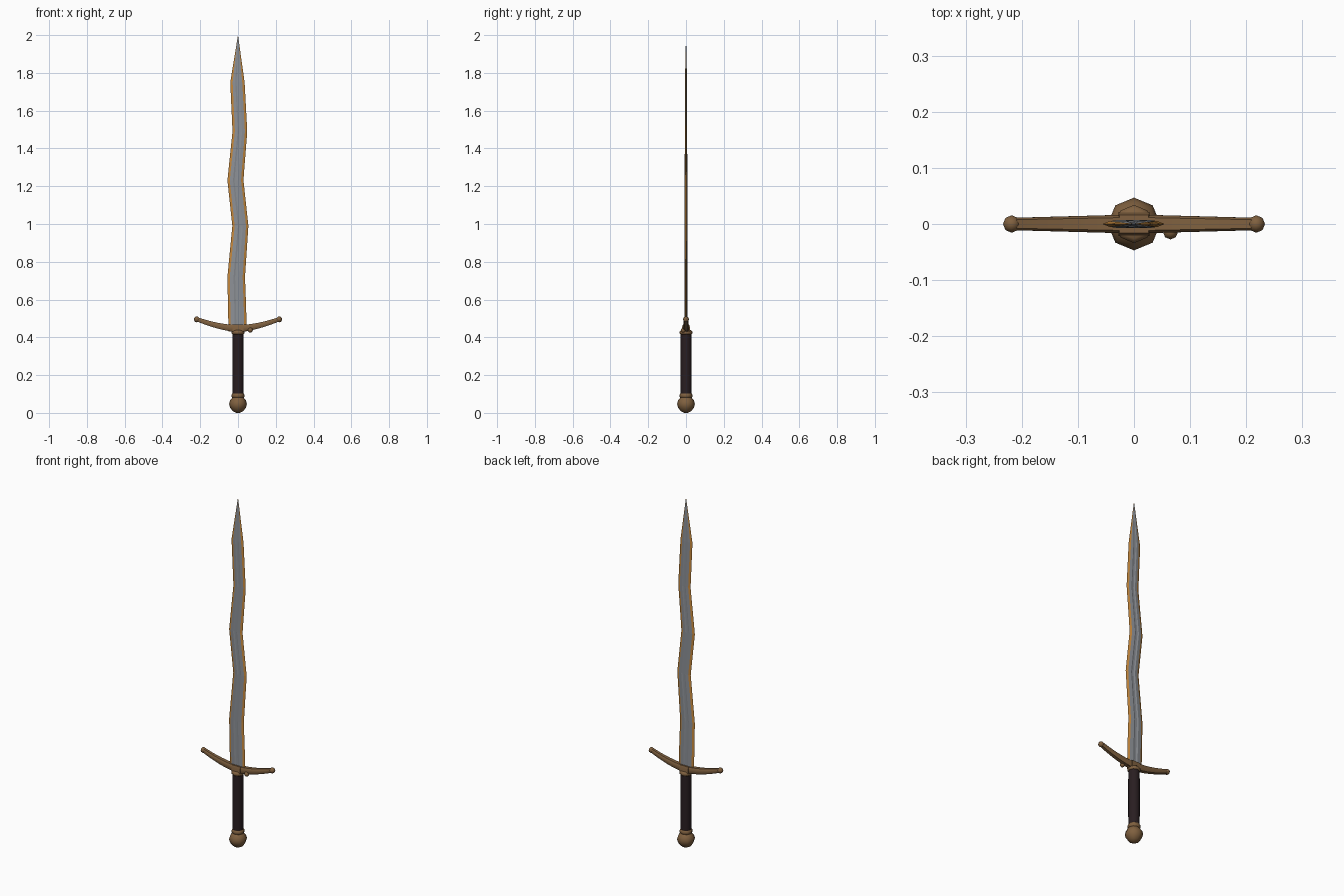
import bpy, bmesh, math
from mathutils import Matrix

if "Cube" in bpy.data.objects:
    bpy.data.objects.remove(bpy.data.objects["Cube"])


def material(name, rgb):
    m = bpy.data.materials.new(name)
    m.diffuse_color = (*rgb, 1)
    m.use_nodes = True
    m.node_tree.nodes["Principled BSDF"].inputs["Base Color"].default_value = m.diffuse_color
    return m


STEEL = material("steel", (0.265, 0.281, 0.307))
EDGE = material("copper_edge", (0.56, 0.245, 0.045))
BRONZE = material("bronze", (0.215, 0.118, 0.05))
LEATHER = material("dark_leather", (0.022, 0.013, 0.015))


def make(name, bm, *mats, smooth=0):
    bmesh.ops.recalc_face_normals(bm, faces=bm.faces)
    me = bpy.data.meshes.new(name)
    bm.to_mesh(me)
    bm.free()
    for m in mats:
        me.materials.append(m)
    ob = bpy.data.objects.new(name, me)
    bpy.context.collection.objects.link(ob)
    if smooth:
        bpy.ops.object.select_all(action='DESELECT')
        ob.select_set(True)
        bpy.context.view_layer.objects.active = ob
        bpy.ops.object.shade_smooth_by_angle(angle=math.radians(smooth))
    return ob


def loft(rings, tip=None):
    """Skin closed rings of equal length, with capped ends or a pointed tip."""
    bm = bmesh.new()
    vs = [[bm.verts.new(p) for p in r] for r in rings]
    n = len(rings[0])
    for a, b in zip(vs, vs[1:]):
        for i in range(n):
            j = (i + 1) % n
            bm.faces.new((a[i], a[j], b[j], b[i]))
    bm.faces.new(vs[0])
    if tip:
        t = bm.verts.new(tip)
        for i in range(n):
            bm.faces.new((vs[-1][i], vs[-1][(i + 1) % n], t))
    else:
        bm.faces.new(vs[-1])
    return bm


def turned(name, profile, sides, mat):
    """Lathe of (radius, z) pairs around the vertical axis."""
    rings = [[(r * math.sin(2 * math.pi * i / sides), r * math.cos(2 * math.pi * i / sides), z)
              for i in range(sides)] for r, z in profile]
    return make(name, loft(rings), mat, smooth=50)


def ball(name, loc, r, u=8, v=6):
    bm = bmesh.new()
    bmesh.ops.create_uvsphere(bm, u_segments=u, v_segments=v, radius=r,
                              matrix=Matrix.Translation(loc))
    return make(name, bm, BRONZE, smooth=65)


# wavy blade: z, left edge, right edge, thickness factor
stations = [(0.43, -0.050, 0.046, 1), (0.56, -0.053, 0.043, 1), (0.72, -0.056, 0.037, 1),
            (0.99, -0.030, 0.055, 1), (1.23, -0.056, 0.029, 1), (1.30, -0.049, 0.034, 0.93),
            (1.49, -0.029, 0.049, 0.8), (1.75, -0.041, 0.035, 0.75)]
rings = []
for z, l, r, t in stations:
    c, h, e = (l + r) / 2, (r - l) / 2, 0.0125
    half = [(l, 0.0), (l + e, 0.005), (c - 0.3 * h, 0.0075), (c - 0.12 * h, 0.005),
            (c + 0.12 * h, 0.005), (c + 0.3 * h, 0.0075), (r - e, 0.005), (r, 0.0)]
    section = half + [(x, -y) for x, y in half[-2:0:-1]]
    rings.append([(x, y * t, z) for x, y in section])
blade = make("blade", loft(rings, (0, 0, 2.0)), STEEL, EDGE)
# the sharpened strips are the faces that reach the outermost section points
n = len(rings[0])
for p in blade.data.polygons:
    cols = {v % n for v in p.vertices if v < n * len(rings)}
    if len(cols) == 2 and (0 in cols or 7 in cols):
        p.material_index = 1

# upswept crossguard, tapering to the ends
rings = []
for i in range(-6, 7):
    x = 0.215 * i / 6
    a = abs(i) / 6
    z = 0.447 + 0.048 * a ** 1.7
    hy, hz = 0.017 - 0.006 * a, 0.019 - 0.008 * a
    tilt = 0.37 * a ** 0.7 * (1 if i > 0 else -1)
    rings.append([(x - math.sin(tilt) * q * hz, s * hy, z + math.cos(tilt) * q * hz)
                  for s, q in ((1, -0.6), (1, 0.6), (0.7, 1), (-0.7, 1),
                               (-1, 0.6), (-1, -0.6), (-0.7, -1), (0.7, -1))])
make("crossguard", loft(rings), BRONZE, smooth=40)

# guard end balls
for side, label in ((-1, "left"), (1, "right")):
    ball("guard_ball_" + label, (side * 0.218, 0, 0.495), 0.0155)

# small stud under the front of the guard
ball("guard_stud", (0.065, -0.014, 0.438), 0.0135, u=8, v=6)

# plates holding the blade, front and back
for side, label in ((-1, "front"), (1, "back")):
    rings = [[(-w, side * y0, z), (w, side * y0, z), (w, side * y1, z), (-w, side * y1, z)]
             for z, w, y0, y1 in ((0.43, 0.028, 0.006, 0.021), (0.458, 0.028, 0.006, 0.020),
                                  (0.468, 0.026, 0.006, 0.016))]
    make("blade_plate_" + label, loft(rings), BRONZE, smooth=60)

# grip with its collars, and the pommel
turned("grip", [(0.029, 0.095), (0.030, 0.26), (0.029, 0.43)], 8, LEATHER)
turned("upper_collar", [(0.029, 0.416), (0.034, 0.421), (0.034, 0.431), (0.026, 0.438)], 8, BRONZE)
turned("lower_collar", [(0.026, 0.078), (0.034, 0.085), (0.034, 0.097), (0.029, 0.104)], 8, BRONZE)
turned("pommel", [(0.010, 0.0), (0.028, 0.009), (0.042, 0.028), (0.047, 0.047),
                  (0.042, 0.066), (0.029, 0.082), (0.020, 0.088)], 8, BRONZE)
